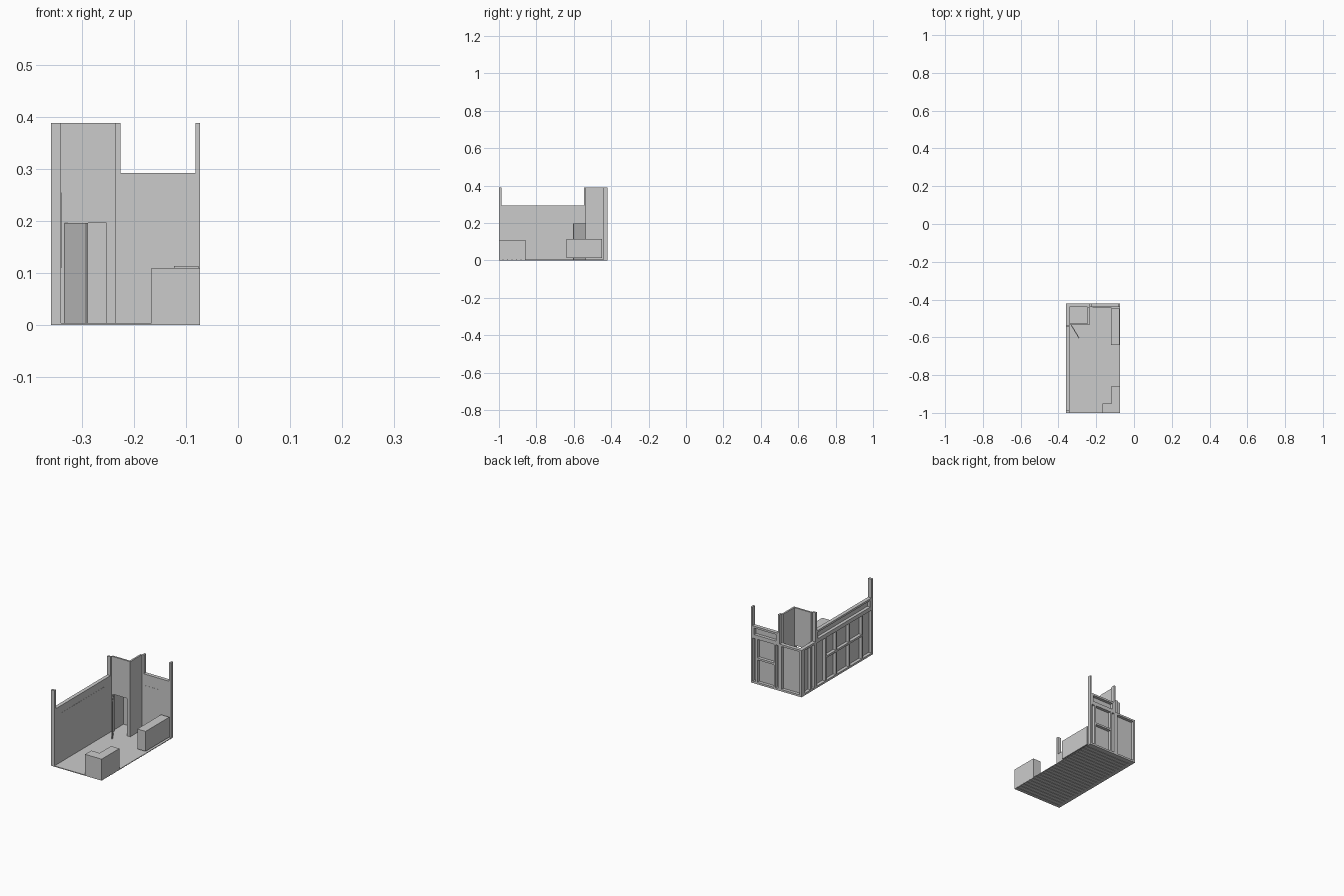
import bpy, bmesh
from mathutils import Vector

if "Cube" in bpy.data.objects:
    bpy.data.objects.remove(bpy.data.objects["Cube"])

# Overall limits of the room set
X0, X1, Y0, Y1 = -0.36, -0.073, -1.0, -0.421
T = 0.019                       # wall thickness
XI, YI = X0 + T, Y1 - T         # inner wall faces
LOW, MID, HIGH = 0.24, 0.293, 0.389
FLOOR = 0.004


def boxes(name, items):
    """One object made from boxes given as (x0, x1, y0, y1, z0, z1)."""
    bm = bmesh.new()
    for x0, x1, y0, y1, z0, z1 in items:
        r = bmesh.ops.create_cube(bm, size=1)
        bmesh.ops.scale(bm, vec=(x1 - x0, y1 - y0, z1 - z0), verts=r["verts"])
        bmesh.ops.translate(bm, verts=r["verts"],
                            vec=((x0 + x1) / 2, (y0 + y1) / 2, (z0 + z1) / 2))
    return finish(name, bm)


def finish(name, bm):
    me = bpy.data.meshes.new(name)
    bm.to_mesh(me)
    bm.free()
    ob = bpy.data.objects.new(name, me)
    bpy.context.collection.objects.link(ob)
    return ob


def prism(name, profile, z0, z1):
    bm = bmesh.new()
    f = bm.faces.new([bm.verts.new((x, y, z0)) for x, y in profile])
    r = bmesh.ops.extrude_face_region(bm, geom=[f])
    bmesh.ops.translate(bm, vec=(0, 0, z1 - z0),
                        verts=[v for v in r["geom"] if isinstance(v, bmesh.types.BMVert)])
    bmesh.ops.recalc_face_normals(bm, faces=bm.faces)
    return finish(name, bm)


# Walls: local u runs along the wall, depth 0 is the outer face
def left(u0, u1, d0, d1, z0, z1):
    return (X0 + d0, X0 + d1, u0, u1, z0, z1)


def back(u0, u1, d0, d1, z0, z1):
    return (u0, u1, Y1 - d1, Y1 - d0, z0, z1)


SKIN, W = 0.003, 0.010


def flat(place, name, u0, u1, z0, z1, studs=(), rails=()):
    """Skin inside, timber frame showing outside."""
    d = T - SKIN
    boxes(name + "_skin", [place(u0, u1, d, T, z0, z1)])
    frame = [place(u0, u1, 0, d, z1 - W, z1), place(u0, u1, 0, d, z0, z0 + W)]
    for s in (u0 + W / 2, u1 - W / 2, *studs):
        frame.append(place(s - W / 2, s + W / 2, 0, d, z0 + W, z1 - W))
    for a, b, z in rails:
        frame.append(place(a + W / 2, b - W / 2, 0, d, z - W / 2, z + W / 2))
    boxes(name + "_frame", frame)


CX, CY = -0.236, -0.536         # outer faces of the closet
PW = 0.010                      # post width

# Left wall: lower flats and header strip
s = [-0.915, -0.81, -0.705, -0.62]
flat(left, "left_wall", Y0, CY, 0, LOW, s,
     [(s[0], s[1], 0.13), (s[1], s[2], 0.13), (s[2], s[3], 0.13)])
flat(left, "left_header", Y0 + 0.013, CY - PW, LOW, MID)
flat(left, "left_closet_flat", CY, Y1 - T, 0, LOW, [-0.50])

# Back wall
b = [-0.208, -0.105]
flat(back, "back_wall", CX, X1, 0, LOW, b, [(b[0], b[1], 0.13)])
flat(back, "back_header", CX + PW, X1 - 0.009, LOW, MID)
flat(back, "back_closet_flat", X0, CX, 0, LOW)

# Tall posts at the wall ends and beside the closet
boxes("wall_posts", [
    left(Y0, Y0 + 0.013, 0, T, LOW, HIGH),
    left(CY - PW, CY, 0, T, LOW, HIGH),
    back(CX, CX + PW, 0, T, LOW, HIGH),
    back(X1 - 0.009, X1, 0, T, LOW, HIGH)])

# Closet walls with a doorway
CT = 0.009
DX0, DX1, DZ = -0.332, -0.253, 0.196
boxes("closet_front", [
    (XI, DX0, CY, CY + CT, FLOOR, HIGH),
    (DX1, CX, CY, CY + CT, FLOOR, HIGH),
    (DX0, DX1, CY, CY + CT, DZ, HIGH)])
boxes("closet_side", [(CX - CT, CX, CY + CT, YI, FLOOR, HIGH)])

# Door standing open
p, q = Vector((DX0, CY)), Vector((-0.291, -0.604))
n = (q - p).orthogonal().normalized() * 0.0025
prism("door", [p + n, q + n, q - n, p - n], FLOOR, DZ)

# Floor deck over cross planks
boxes("floor_deck", [(X0, X1, Y0, Y1, 0.002, FLOOR)])
N = 24
step = (Y1 - Y0) / N
boxes("floor_planks", [(X0, X1, Y0 + i * step, Y0 + (i + 0.75) * step, 0, 0.002)
                       for i in range(N)])

# Thin panels lying on the inner walls
boxes("left_wall_panel", [left(-0.94, -0.60, T, T + 0.0008, 0.11, 0.255)])
boxes("back_wall_panel", [back(-0.22, -0.12, T, T + 0.0008, 0.11, 0.235)])

# Counter at the back and corner unit at the front
boxes("back_counter", [(-0.123, -0.076, -0.64, -0.448, 0.012, 0.114)])
prism("corner_counter", [(-0.167, Y0), (X1, Y0), (X1, -0.857), (-0.12, -0.857),
                         (-0.12, -0.95), (-0.167, -0.95)], FLOOR, 0.11)
